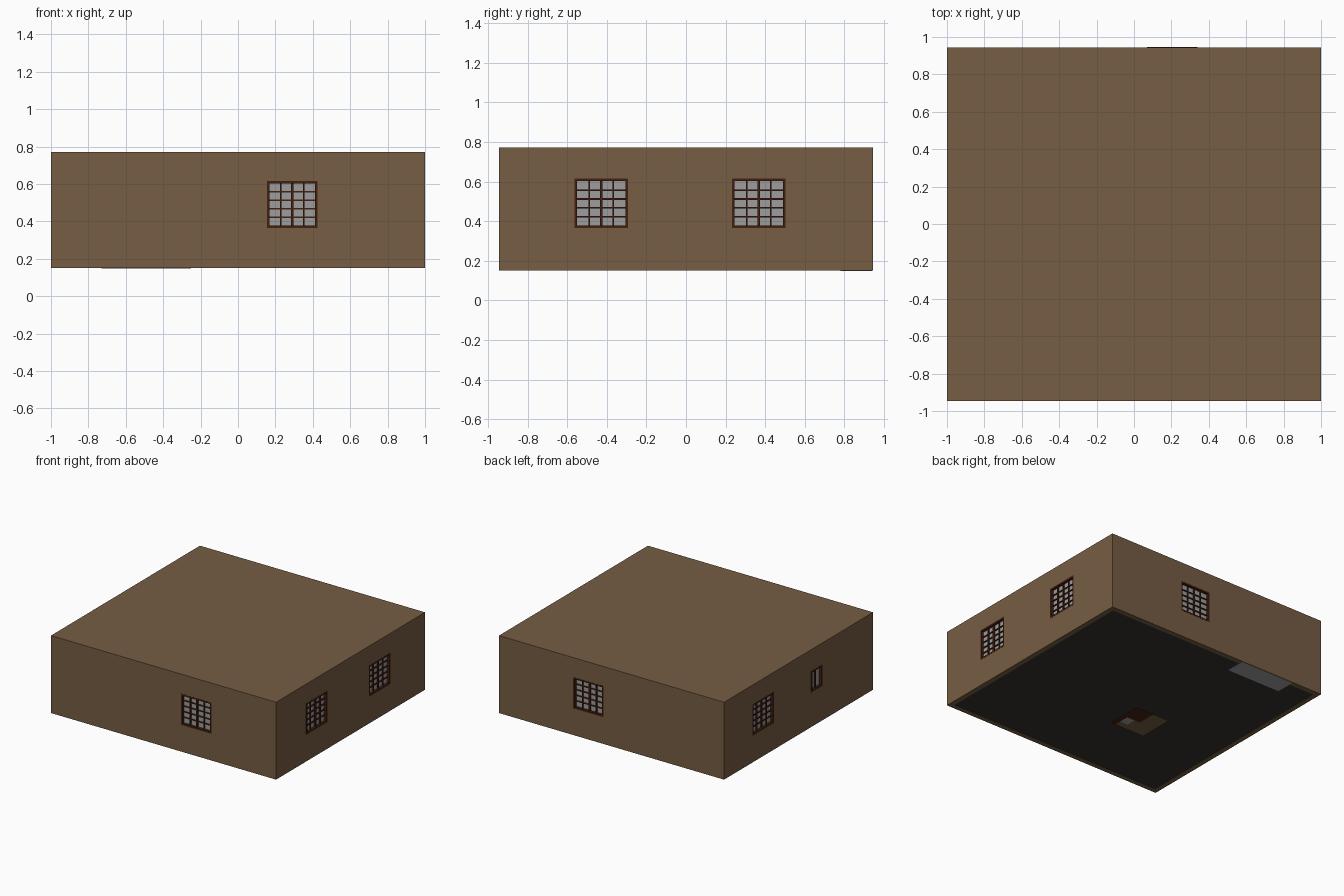
import bpy, bmesh, math
from mathutils import Matrix, Vector

if "Cube" in bpy.data.objects:
    bpy.data.objects.remove(bpy.data.objects["Cube"])


def material(name, rgb):
    m = bpy.data.materials.new(name)
    m.diffuse_color = (*rgb, 1)
    m.use_nodes = True
    m.node_tree.nodes["Principled BSDF"].inputs["Base Color"].default_value = m.diffuse_color
    return m


WALL = material("wall brown", (0.18, 0.11, 0.057))
WOOD = material("dark red wood", (0.06, 0.014, 0.005))
PANE = material("pane grey", (0.34, 0.34, 0.34))
FLOOR = material("floor charcoal", (0.036, 0.032, 0.028))


def add_box(bm, lo, hi, mat=0):
    lo, hi = Vector(lo), Vector(hi)
    mtx = Matrix.Translation((lo + hi) / 2) @ Matrix.Diagonal((*(hi - lo), 1))
    verts = bmesh.ops.create_cube(bm, size=1, matrix=mtx)["verts"]
    for f in {f for v in verts for f in v.link_faces}:
        f.material_index = mat


def finish(name, bm, mats):
    me = bpy.data.meshes.new(name)
    bm.to_mesh(me)
    bm.free()
    for m in mats:
        me.materials.append(m)
    ob = bpy.data.objects.new(name, me)
    bpy.context.collection.objects.link(ob)
    return ob


def box(name, lo, hi, mat):
    bm = bmesh.new()
    add_box(bm, lo, hi)
    return finish(name, bm, [mat])


def plate(name, x0, x1, y0, y1, z, mat):
    bm = bmesh.new()
    bm.faces.new([bm.verts.new(p) for p in
                  ((x0, y0, z), (x0, y1, z), (x1, y1, z), (x1, y0, z))])
    return finish(name, bm, [mat])


X, Y, Z0, Z1, T = 1.0, 0.945, 0.15, 0.772, 0.04

# Walls and roof: a shell open underneath
shell = box("walls_and_roof", (-X, -Y, Z0), (X, Y, Z1), WALL)


def cut(cutter):
    cutter.hide_render = True
    cutter.hide_set(True)
    mod = shell.modifiers.new(cutter.name, 'BOOLEAN')
    mod.operation = 'DIFFERENCE'
    mod.solver = 'EXACT'
    mod.object = cutter


cut(box("room_cutter", (-X + T, -Y + T, Z0 - 0.1), (X - T, Y - T, Z1 - T), WALL))


def window(name, pos, angle, w, h, cols, rows):
    """Latticed window; local -y points out of the wall."""
    mtx = Matrix.Translation(pos) @ Matrix.Rotation(math.radians(angle), 4, 'Z')
    a, b, e = w / 2, h / 2, 0.013
    cutter = box(name + "_cutter", (-a, -0.05, -b), (a, 0.1, b), WALL)
    cutter.matrix_world = mtx
    cut(cutter)
    bm = bmesh.new()
    # Outer frame, flush with the wall
    for s in (-1, 1):
        x, z = s * (a - e / 2), s * (b - e / 2)
        add_box(bm, (x - e / 2, -0.001, -b), (x + e / 2, T, b))
        add_box(bm, (-a + e, -0.001, z - e / 2), (a - e, T, z + e / 2))
    # Lattice bars, the middle one thicker
    for i in range(1, cols):
        x = -a + e + (w - 2 * e) * i / cols
        t = 0.007 if i * 2 == cols else 0.004
        add_box(bm, (x - t, 0.010, -b + e), (x + t, 0.03, b - e))
    for i in range(1, rows):
        z = -b + e + (h - 2 * e) * i / rows
        add_box(bm, (-a + e, 0.012, z - 0.004), (a - e, 0.03, z + 0.004))
    # Opaque pane
    add_box(bm, (-a + e, 0.02, -b + e), (a - e, 0.028, b - e), 1)
    finish(name, bm, [WOOD, PANE]).matrix_world = mtx


window("front_window", (0.29, -Y, 0.49), 0, 0.27, 0.25, 4, 5)
window("right_window_front", (X, -0.428, 0.49), 90, 0.27, 0.25, 4, 5)
window("right_window_back", (X, 0.368, 0.49), 90, 0.27, 0.25, 4, 5)
window("back_window", (0.205, Y, 0.49), 180, 0.27, 0.25, 4, 5)
window("left_window", (-X, 0.45, 0.49), -90, 0.27, 0.25, 4, 5)
window("left_small_window", (-X, -0.23, 0.513), -90, 0.14, 0.17, 2, 1)

# Floor slab and the step set into it by the back wall
box("floor", (-X + T, -Y + T, Z0 + 0.002), (X - T, Y - T, Z0 + 0.02), FLOOR)
box("back_step", (-0.73, 0.78, Z0 - 0.001), (-0.25, Y - 0.005, Z0 + 0.008), PANE)

# Flat plates lying on the ground under the room
plate("ground_plate", -0.23, 0.08, -0.17, 0.126, 0.002, WALL)
plate("ground_wood_plate", -0.08, 0.08, -0.03, 0.126, 0.0, WOOD)
plate("ground_wood_strip", 0.04, 0.08, -0.17, -0.03, 0.0, WOOD)
plate("ground_grey_plate", -0.03, 0.04, -0.11, -0.03, 0.0, PANE)
